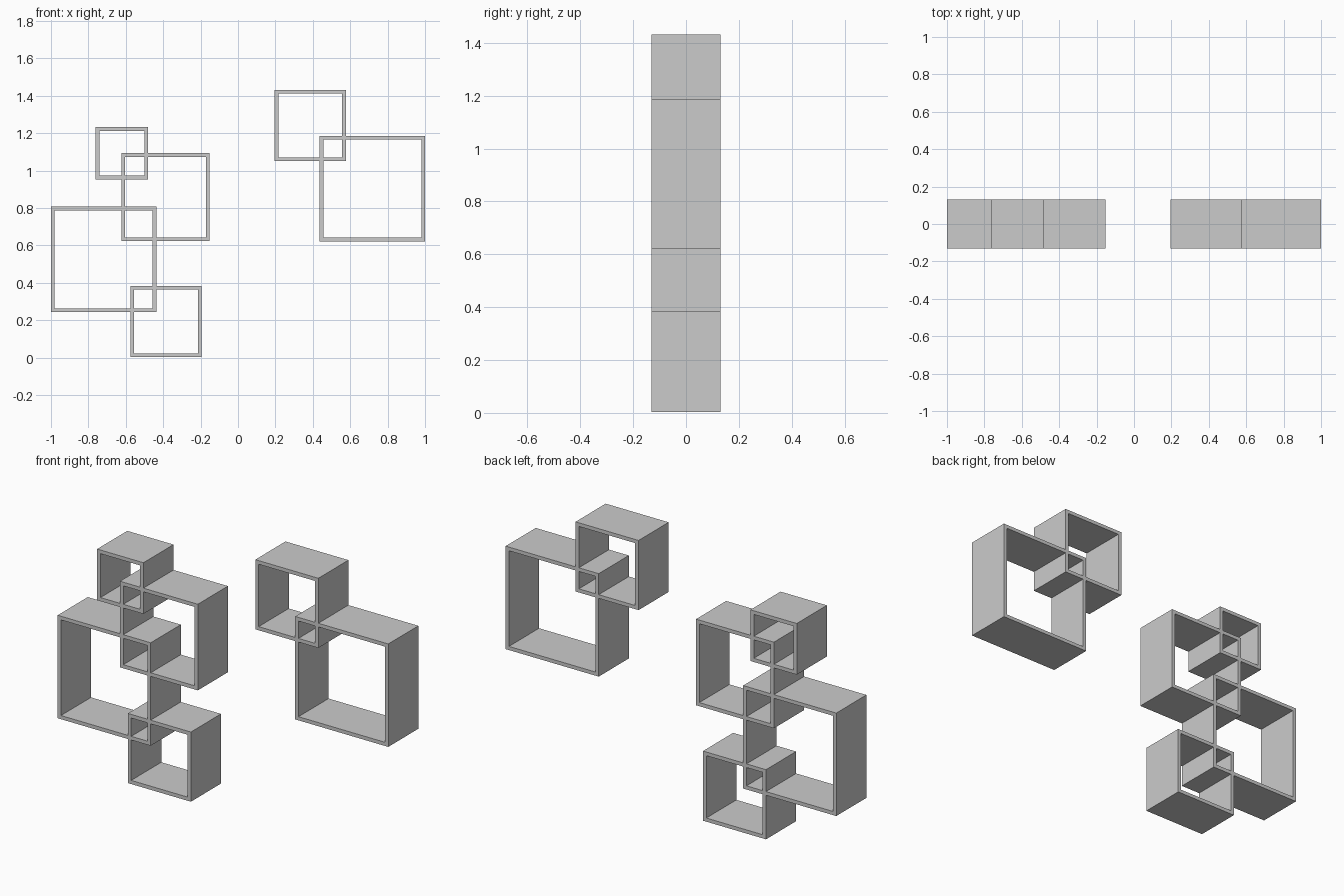
import bpy, bmesh

if "Cube" in bpy.data.objects:
    bpy.data.objects.remove(bpy.data.objects["Cube"])

DEPTH = 0.26   # front-to-back size of every cube shelf
WALL = 0.02    # board thickness


def cube_shelf(name, x0, z0, size):
    """Open square tube: a mitred ring of boards extruded along y."""
    bm = bmesh.new()

    def square(inset):
        a, b, c, d = x0 + inset, x0 + size - inset, z0 + inset, z0 + size - inset
        return [bm.verts.new((x, -DEPTH / 2, z)) for x, z in ((a, c), (b, c), (b, d), (a, d))]

    outer, inner = square(0), square(WALL)
    faces = []
    for i in range(4):
        j = (i + 1) % 4
        faces.append(bm.faces.new((outer[i], outer[j], inner[j], inner[i])))
    ext = bmesh.ops.extrude_face_region(bm, geom=faces, use_keep_orig=True)
    moved = [g for g in ext["geom"] if isinstance(g, bmesh.types.BMVert)]
    bmesh.ops.translate(bm, verts=moved, vec=(0, DEPTH, 0))
    bmesh.ops.recalc_face_normals(bm, faces=bm.faces)
    mesh = bpy.data.meshes.new(name)
    bm.to_mesh(mesh)
    bm.free()
    obj = bpy.data.objects.new(name, mesh)
    bpy.context.collection.objects.link(obj)


# Left cluster of four interlocking shelves
cube_shelf("left_tiny_shelf", -0.761, 0.953, 0.28)
cube_shelf("left_medium_shelf", -0.623, 0.623, 0.471)
cube_shelf("left_large_shelf", -1.0, 0.244, 0.563)
cube_shelf("left_small_shelf", -0.575, 0.003, 0.381)

# Right cluster of two interlocking shelves
cube_shelf("right_small_shelf", 0.196, 1.05, 0.381)
cube_shelf("right_large_shelf", 0.437, 0.622, 0.563)
